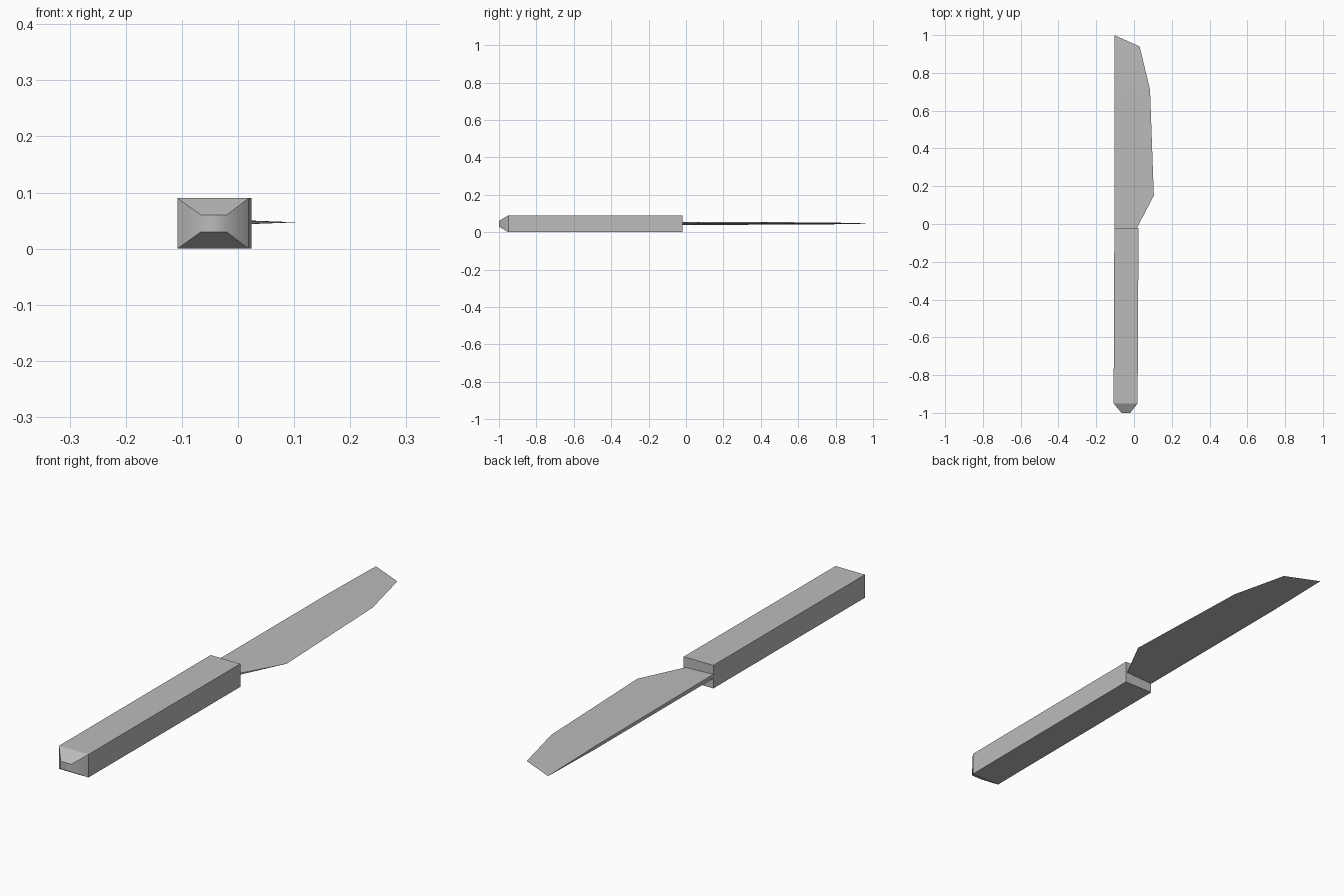
import bpy
import bmesh

if "Cube" in bpy.data.objects:
    bpy.data.objects.remove(bpy.data.objects["Cube"], do_unlink=True)

steel = bpy.data.materials.new("grey steel")
steel.use_nodes = True
steel.diffuse_color = (0.5, 0.5, 0.5, 1)
steel.node_tree.nodes["Principled BSDF"].inputs["Base Color"].default_value = (0.5, 0.5, 0.5, 1)


def finish(bm, name):
    bmesh.ops.recalc_face_normals(bm, faces=bm.faces[:])
    mesh = bpy.data.meshes.new(name)
    bm.to_mesh(mesh)
    bm.free()
    mesh.materials.append(steel)
    obj = bpy.data.objects.new(name, mesh)
    bpy.context.collection.objects.link(obj)
    return obj


# Handle: three rectangular sections joined, with a tapered butt
sections = [  # y, x min, x max, z min, z max
    (-1.0, -0.066, -0.02, 0.03, 0.06),
    (-0.95, -0.108, 0.019, 0.0, 0.09),
    (-0.02, -0.104, 0.024, 0.0, 0.09),
]
bm = bmesh.new()
rings = [[bm.verts.new(p) for p in ((a, y, c), (b, y, c), (b, y, d), (a, y, d))]
         for y, a, b, c, d in sections]
for r, s in zip(rings, rings[1:]):
    for i in range(4):
        j = (i + 1) % 4
        bm.faces.new((r[i], r[j], s[j], s[i]))
bm.faces.new(rings[0])
bm.faces.new(rings[-1])
# Soften only the upright edges of the butt end
for f in bm.faces:
    f.smooth = True
for e in bm.edges:
    a, b = (v.co for v in e.verts)
    e.smooth = a.y < -0.99 and b.y < -0.99 and abs(a.x - b.x) < 0.001
finish(bm, "handle")

# Blade: wedge section, thick at the spine and sharp at the cutting edge
MID = 0.047
spine = [(-0.104, -0.02, 0.008), (-0.104, 0.15, 0.0075), (-0.104, 0.71, 0.006), (-0.104, 0.94, 0.0015)]
edge = [(0.016, -0.02, 0.003), (0.105, 0.15, 0), (0.085, 0.71, 0), (0.03, 0.94, 0)]
bm = bmesh.new()


def pair(x, y, half):
    top = bm.verts.new((x, y, MID + half))
    return top, (bm.verts.new((x, y, MID - half)) if half else top)


back = [pair(*p) for p in spine]
cut = [pair(*p) for p in edge]
tip = bm.verts.new((-0.104, 1.0, MID))
for i in range(3):
    for side in (0, 1):
        bm.faces.new((back[i][side], back[i + 1][side], cut[i + 1][side], cut[i][side]))
    bm.faces.new((back[i][0], back[i + 1][0], back[i + 1][1], back[i][1]))
for side in (0, 1):
    bm.faces.new((back[3][side], tip, cut[3][side]))
bm.faces.new((back[3][0], tip, back[3][1]))
bm.faces.new((cut[0][0], cut[1][0], cut[0][1]))
bm.faces.new((back[0][0], cut[0][0], cut[0][1], back[0][1]))
finish(bm, "blade")
